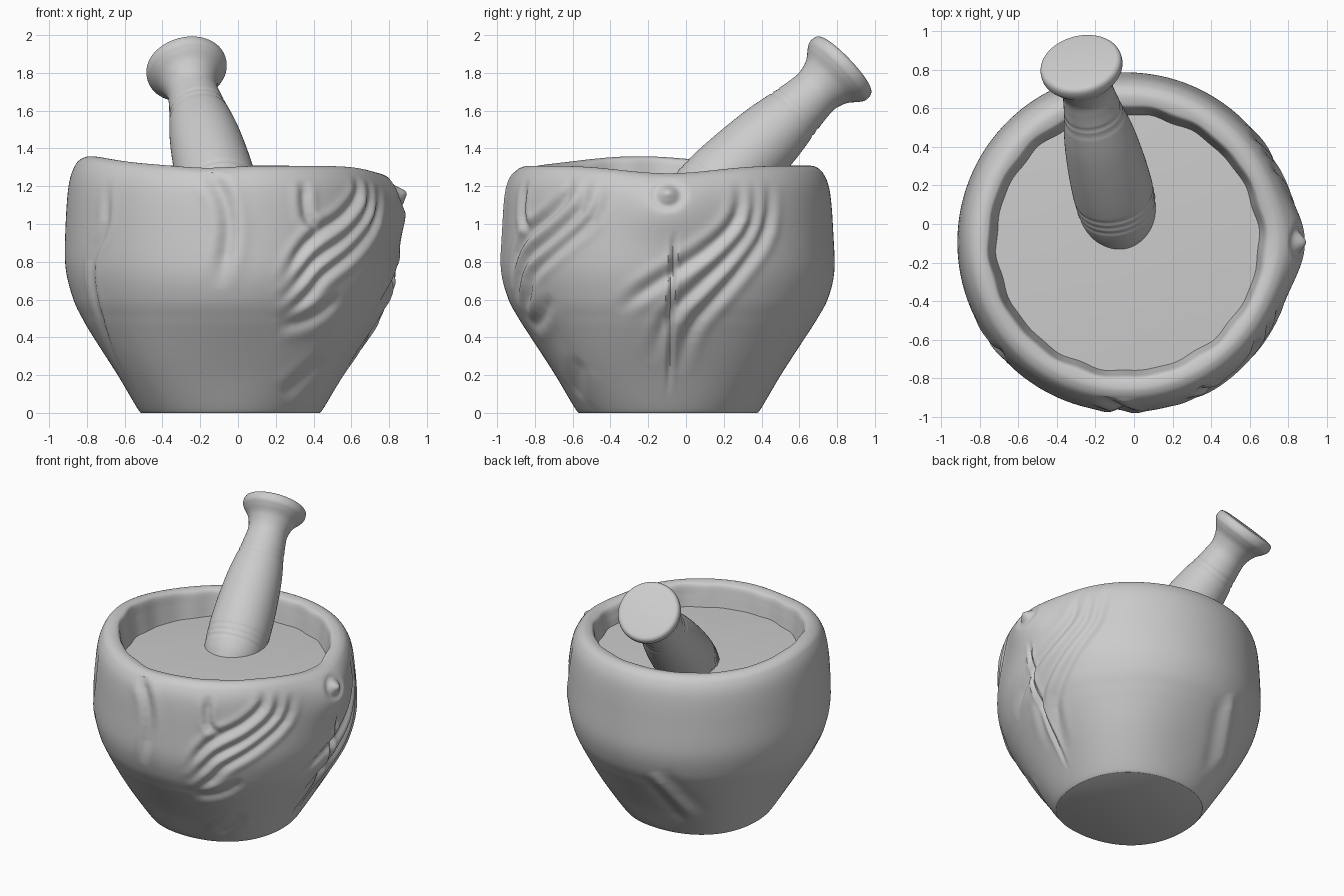
import bpy, bmesh, math
from mathutils import Vector

if "Cube" in bpy.data.objects:
    bpy.data.objects.remove(bpy.data.objects["Cube"])

stone = bpy.data.materials.new("grey stone")
stone.use_nodes = True
GREY = (0.6, 0.6, 0.6, 1)
stone.diffuse_color = GREY
stone.node_tree.nodes["Principled BSDF"].inputs["Base Color"].default_value = GREY

CX, CY = -0.04, -0.095


def spline(points, steps):
    """Smooth curve through the control points."""
    pts = [Vector(p) for p in points]
    pts = [2 * pts[0] - pts[1]] + pts + [2 * pts[-1] - pts[-2]]
    out = []
    for a, b, c, d in zip(pts, pts[1:], pts[2:], pts[3:]):
        for i in range(steps):
            t = i / steps
            out.append(0.5 * (2 * b + (c - a) * t + (2 * a - 5 * b + 4 * c - d) * t ** 2
                              + (3 * b - a - 3 * c + d) * t ** 3))
    return out + [pts[-2]]


def evenly(path, spacing):
    """Points along a path at even spacing."""
    out = [path[0]]
    for p, q in zip(path, path[1:]):
        n = max(1, math.ceil((q - p).length / spacing))
        out += [p.lerp(q, (i + 1) / n) for i in range(n)]
    return out


def lathe(name, profile, segments, shape):
    """Revolve a profile, passing each point through the shape function."""
    bm = bmesh.new()
    rings = []
    for r, z in profile:
        rings.append([bm.verts.new(shape(r, z, 2 * math.pi * i / segments - math.pi))
                      for i in range(segments)])
    for low, high in zip(rings, rings[1:]):
        for i in range(segments):
            j = (i + 1) % segments
            bm.faces.new((low[i], low[j], high[j], high[i]))
    bm.faces.new(rings[0][::-1])
    bm.faces.new(rings[-1])
    bmesh.ops.recalc_face_normals(bm, faces=bm.faces)
    mesh = bpy.data.meshes.new(name)
    bm.to_mesh(mesh)
    bm.free()
    mesh.materials.append(stone)
    obj = bpy.data.objects.new(name, mesh)
    bpy.context.collection.objects.link(obj)
    bpy.ops.object.select_all(action="DESELECT")
    obj.select_set(True)
    bpy.context.view_layer.objects.active = obj
    bpy.ops.object.shade_smooth_by_angle(angle=math.radians(50))


# Bowl wall profile, from the base up to the rim
wall = [(0.465, 0), (0.49, 0.02), (0.597, 0.2), (0.725, 0.4), (0.784, 0.5), (0.835, 0.61),
        (0.874, 0.78), (0.872, 1.0), (0.855, 1.18), (0.82, 1.27), (0.775, 1.305),
        (0.73, 1.305), (0.705, 1.285), (0.69, 1.22), (0.672, 1.13), (0.66, 1.08)]


def wall_radius(z):
    for (r0, z0), (r1, z1) in zip(wall[:10], wall[1:10]):
        if z <= z1:
            return r0 + (r1 - r0) * (z - z0) / (z1 - z0)
    return wall[9][0]


def angle_at(offset, z):
    return math.asin(max(-1, min(1, offset / wall_radius(z))))


def from_front(points):
    return [Vector((angle_at(x - CX, z) - math.pi / 2, z)) for x, z in points]


def from_side(points):
    return [Vector((angle_at(y - CY, z), z)) for y, z in points]


# Carved strokes: path, width, depth
strokes = [
    (from_front([(.62, 1.26), (.63, 1.15), (.55, 1.04), (.42, .95), (.32, .84), (.22, .66)]), .03, .02),
    (from_front([(.68, 1.25), (.69, 1.08), (.58, .93), (.42, .82), (.33, .72), (.21, .57)]), .03, .02),
    (from_front([(.73, 1.23), (.73, 1.03), (.62, .87), (.45, .73), (.36, .62), (.2, .48)]), .03, .02),
    (from_front([(.34, 1.24), (.36, 1.05), (.43, .97)]), .028, .016),
    (from_front([(.2, .46), (.38, .5), (.54, .62)]), .035, .014),
    (from_front([(.22, .08), (.44, .29)]), .045, .01),
    (from_front([(-.17, 1.3), (-.08, 1.15), (-.05, .95), (-.1, .66)]), .04, .022),
    (from_front([(-.68, 1.22), (-.7, 1), (-.77, .8), (-.72, .5), (-.6, .2)]), .028, .014),
    (from_side([(.28, 1.25), (.27, 1.05), (.15, .9), (-.05, .76), (-.22, .65), (-.36, .53)]), .034, .02),
    (from_side([(.35, 1.25), (.35, 1), (.22, .82), (.05, .66), (-.1, .5), (-.18, .26)]), .034, .02),
    (from_side([(.43, 1.24), (.42, .98), (.3, .78), (.15, .6), (.03, .45), (-.04, .2)]), .034, .02),
    (from_side([(-.06, .97), (-.08, .6), (-.09, .1)]), .014, .02),
    ([Vector((1.8, .6)), Vector((1.95, .38)), Vector((2.15, .17))], .05, -.022),
]


def prepare(path, w, depth):
    """Smooth a stroke and note its bounds for quick rejection."""
    path = spline(path, 3)
    angles, heights = [p.x for p in path], [p.y for p in path]
    m = 4 * w
    return (path, w, depth, min(angles) - m / 0.6, max(angles) + m / 0.6,
            min(heights) - m, max(heights) + m)


strokes = [prepare(*s) for s in strokes]


def carve(r, z, a):
    """Grooves with soft raised lips, fading out at both ends."""
    total = 0
    for path, w, depth, a0, a1, z0, z1 in strokes:
        if not (a0 < a < a1 and z0 < z < z1):
            continue
        best, along = 1, 0
        for i, (p, q) in enumerate(zip(path, path[1:])):
            px, pz = (p.x - a) * r, p.y - z
            dx, dz = (q.x - p.x) * r, q.y - p.y
            t = max(0, min(1, -(px * dx + pz * dz) / (dx * dx + dz * dz)))
            d = (px + t * dx) ** 2 + (pz + t * dz) ** 2
            if d < best:
                best, along = d, (i + t) / (len(path) - 1)
        d = math.sqrt(best) / w
        fade = min(1, 5 * along, 5 * (1 - along))
        total -= depth * fade * (bell(d, 0, 1) - 0.35 * bell(d, 1.9, 1))
    return total


def bell(x, centre, width):
    return math.exp(-((x - centre) / width) ** 2)


def shape_bowl(point_r, point_z, a):
    r, z = point_r, point_z
    inner = max(0, min(1, (0.75 - r) / 0.06)) if z > 1 else 0
    if z < 1.28 and r > 0.8 or z < 0.7:
        r += carve(point_r, z, a)
        # Fuller, slightly squared lower body
        r += 0.035 * math.sin(2 * a) ** 2 * bell(z, 0.22, 0.26)
        r += 0.014 * math.sin(a) ** 2 * bell(z, 0.65, 0.17)
        # Pip and hollow on the lug
        r += 0.03 * bell(math.hypot(a * r, z - 1.2), 0, 0.035)
        r -= 0.016 * bell(math.hypot(a * r, z - 1.18), 0.065, 0.025)
    r += (1 - inner) * 0.062 * bell(a, 0, 0.25) * bell(z, 1.11, 0.2)
    r += inner * (0.007 * math.sin(17 * a) * math.sin(3 * a + 1) + 0.008 * math.cos(2 * a))
    # Uneven rim height
    lift = max(0, min(1, (z - 0.9) / 0.38))
    z += lift * (0.05 * bell(a % (2 * math.pi), 3.35, 0.6) - 0.04 * bell(a, 0, 0.45)
                 - 0.012 * bell(a, -1.75, 0.25))
    return CX + r * math.cos(a), CY + r * math.sin(a), z


lathe("mortar_bowl", evenly(spline(wall, 8), 0.0115), 420, shape_bowl)

# Slightly domed floor inside the bowl, a touch higher towards the front
lathe("bowl_floor", [(0.7, 1.07), (0.7, 1.133), (0.5, 1.143), (0.25, 1.15)], 96,
      lambda r, z, a: (CX + r * math.cos(a), CY + r * math.sin(a),
                       z + 0.012 * r * math.cos(a + math.pi / 4)))

# Pestle: profile given as radius and distance down from the top of the knob
pestle = [(0.17, 0), (0.198, 0.006), (0.213, 0.025), (0.213, 0.06), (0.195, 0.09), (0.157, 0.14),
          (0.135, 0.21), (0.139, 0.28), (0.153, 0.37), (0.182, 0.54), (0.198, 0.7), (0.207, 0.86),
          (0.208, 0.98), (0.202, 1.08), (0.184, 1.17), (0.135, 1.26), (0.03, 1.3)]
axis = Vector((-0.18, 0.71, 0.68)).normalized()
tilt = axis.to_track_quat("Z", "Y")
knob = Vector((-0.28, 0.845, 1.85))


def shape_pestle(r, s, a):
    for ring in (0.36, 0.4, 0.98, 1.02, 1.06):
        r -= 0.005 * bell(s, ring, 0.009)
    return knob + tilt @ Vector((r * math.cos(a), r * math.sin(a), -s))


lathe("pestle", spline(pestle, 10), 96, shape_pestle)
